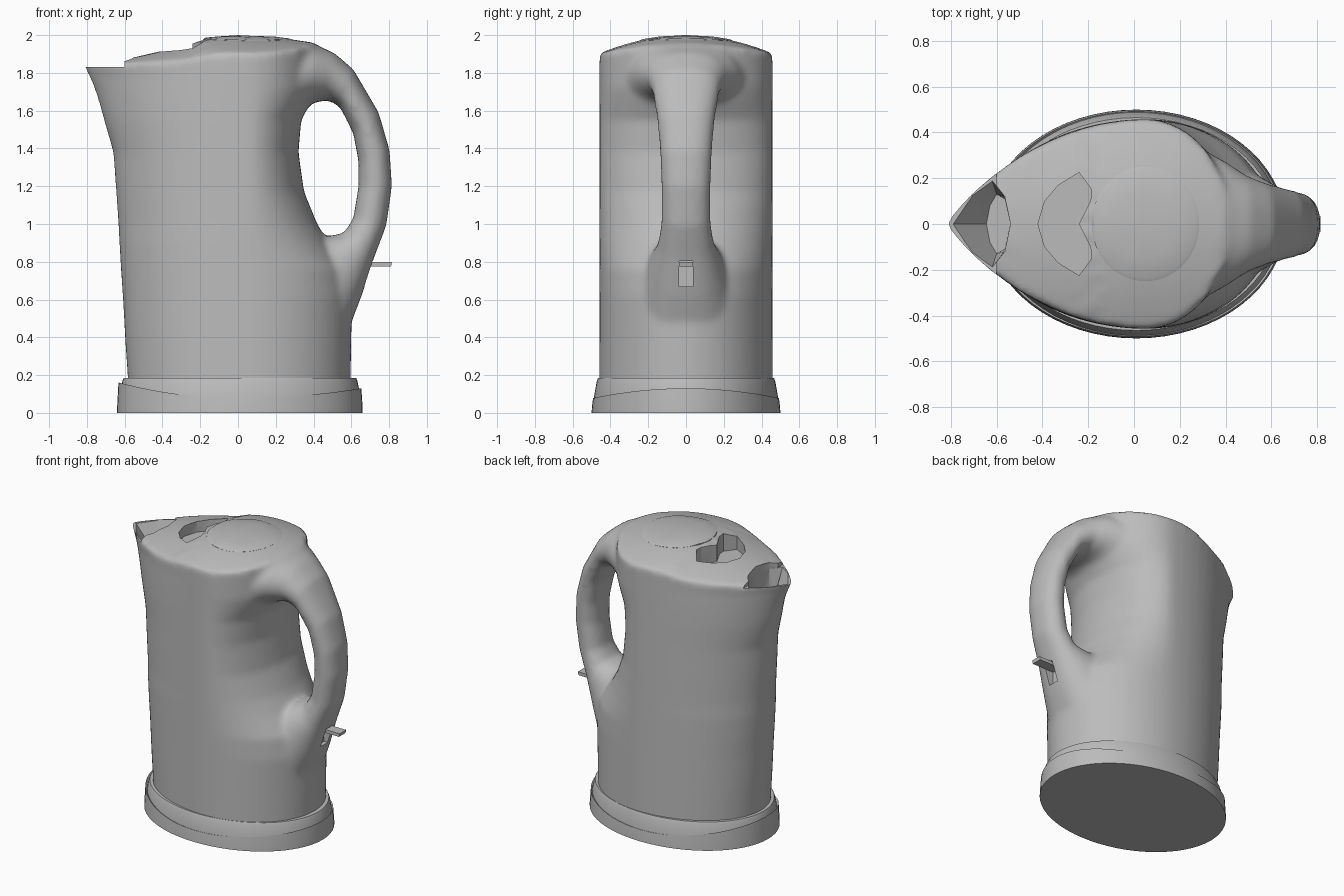
import bpy, bmesh
from math import sin, cos, pi

if "Cube" in bpy.data.objects:
    bpy.data.objects.remove(bpy.data.objects["Cube"])

grey = bpy.data.materials.new("warm_grey_plastic")
grey.use_nodes = True
grey.diffuse_color = (0.5, 0.5, 0.5, 1)
grey.node_tree.nodes["Principled BSDF"].inputs["Base Color"].default_value = (0.5, 0.5, 0.5, 1)


def lerp_table(table, x):
    """Piecewise linear lookup in (x, value) pairs."""
    for (a, va), (b, vb) in zip(table, table[1:]):
        if x <= b:
            t = max(0, (x - a) / (b - a))
            return va + (vb - va) * t
    return table[-1][1]


def loft(bm, rings):
    """Skin closed rings and cap both ends."""
    rows = [[bm.verts.new(p) for p in ring] for ring in rings]
    n = len(rows[0])
    for low, high in zip(rows, rows[1:]):
        for i in range(n):
            j = (i + 1) % n
            bm.faces.new((low[i], low[j], high[j], high[i]))
    bm.faces.new(rows[0][::-1])
    bm.faces.new(rows[-1])


def make(name, *shells):
    bm = bmesh.new()
    for rings in shells:
        loft(bm, rings)
    bmesh.ops.recalc_face_normals(bm, faces=bm.faces)
    mesh = bpy.data.meshes.new(name)
    bm.to_mesh(mesh)
    bm.free()
    obj = bpy.data.objects.new(name, mesh)
    bpy.context.collection.objects.link(obj)
    mesh.materials.append(grey)
    return obj


def finish(obj, angle=0.6):
    """Apply modifiers and shade smooth with crisp edges."""
    bpy.ops.object.select_all(action='DESELECT')
    obj.select_set(True)
    bpy.context.view_layer.objects.active = obj
    bpy.ops.object.convert(target='MESH')
    bpy.ops.object.shade_smooth_by_angle(angle=angle)


def mirrored(points):
    """Complete a half outline that starts and ends on y = 0."""
    return points + [(x, -y) for x, y in points[-2:0:-1]]


def prism(name, bottom, top, z0, z1):
    return make(name, [[(x, y, z0) for x, y in bottom], [(x, y, z1) for x, y in top]])


def box(name, x0, x1, w, z0, z1):
    plan = [(x0, -w), (x1, -w), (x1, w), (x0, w)]
    return prism(name, plan, plan, z0, z1)


# Crown surface: long profile with a crosswise dome
CROWN = [(-0.9, 1.87), (-0.6, 1.87), (-0.5, 1.895), (-0.22, 1.955), (-0.17, 1.985),
         (0, 2.0), (0.2, 1.99), (0.4, 1.96), (0.5, 1.91)]


def crown(x, y):
    return lerp_table(CROWN, x) - 0.45 * y * y


# Body plan: elliptical rear, front sharpened towards the spout
MID, HALF, SIDES = 0.05, 0.458, 64


def body_plan(front, back, power):
    pts = []
    for i in range(SIDES):
        a = 2 * pi * i / SIDES
        s, c = sin(a), cos(a)
        p = power if c < 0 else 0.5
        reach = MID - front if c < 0 else back - MID
        pts.append((MID + reach * c, HALF * abs(s) ** (2 * p) * (1 if s > 0 else -1)))
    return pts


# height, front x, back x, front sharpness
SECTIONS = [(0.1, -0.578, 0.595, 0.5), (0.4, -0.598, 0.60, 0.5), (0.62, -0.61, 0.605, 0.5),
            (0.76, -0.62, 0.58, 0.5), (0.9, -0.628, 0.48, 0.5), (1.0, -0.633, 0.42, 0.52),
            (1.17, -0.645, 0.35, 0.53), (1.38, -0.66, 0.32, 0.55), (1.55, -0.71, 0.335, 0.62),
            (1.65, -0.738, 0.39, 0.68), (1.72, -0.762, 0.42, 0.74), (1.78, -0.79, 0.42, 0.82)]
body = [[(x, y, z) for x, y in body_plan(f, b, p)] for z, f, b, p in SECTIONS]
rim = body_plan(-0.835, 0.42, 0.9)
for s in (1, 0.95, 0.85, 0.7, 0.55, 0.4, 0.25, 0.1):
    ring = [(x * s, y * s) for x, y in rim]
    body.append([(x, y, crown(x, y)) for x, y in ring])

# Handle: inner x, z, outer x, z, half width
GRIP = [(0.28, 1.58, 0.20, 1.965, 0.36), (0.41, 1.645, 0.40, 1.955, 0.27),
        (0.48, 1.655, 0.51, 1.905, 0.21), (0.54, 1.62, 0.61, 1.82, 0.18),
        (0.61, 1.48, 0.745, 1.59, 0.15), (0.638, 1.33, 0.803, 1.39, 0.137),
        (0.638, 1.2, 0.815, 1.2, 0.13), (0.61, 1.03, 0.785, 0.99, 0.13),
        (0.56, 0.95, 0.72, 0.82, 0.15), (0.43, 0.93, 0.655, 0.62, 0.2),
        (0.3, 0.85, 0.57, 0.4, 0.26)]
grip = []
for ix, iz, ox, oz, w in GRIP:
    ring = []
    for i in range(32):
        a = 2 * pi * i / 32
        t = 0.5 + 0.5 * cos(a)
        side = abs(sin(a)) ** 0.8 * (1 if sin(a) > 0 else -1)
        ring.append((ix + (ox - ix) * t, w * side, iz + (oz - iz) * t))
    grip.append(ring)

jug = make("jug_body_and_handle", body, grip)
blend = jug.modifiers.new("blend", 'REMESH')
blend.mode = 'VOXEL'
blend.voxel_size = 0.018
relax = jug.modifiers.new("relax", 'SMOOTH')
relax.factor = 0.5
relax.iterations = 8

# Openings: spout lip, pouring cavity, thumb recess and switch slot
mouth = mirrored([(-0.795, 0), (-0.71, 0.125), (-0.62, 0.19), (-0.565, 0.12), (-0.54, 0)])
throat = mirrored([(-0.645, 0), (-0.63, 0.08), (-0.6, 0.13), (-0.565, 0.11), (-0.54, 0)])
thumb = mirrored([(-0.42, 0), (-0.39, 0.1), (-0.33, 0.17), (-0.24, 0.225),
                  (-0.185, 0.15), (-0.19, 0.1), (-0.24, 0)])
cutters = [box("lip_cutter", -1, -0.6, 0.5, 1.832, 2.1),
           prism("spout_cutter", throat, mouth, 1.66, 1.836),
           prism("spout_top_cutter", mouth, mouth, 1.83, 2.1),
           prism("thumb_cutter", thumb, thumb, 1.84, 2.1),
           box("slot_cutter", 0.64, 0.9, 0.038, 0.67, 0.805)]
for cutter in cutters:
    cutter.hide_render = True
    cut = jug.modifiers.new(cutter.name, 'BOOLEAN')
    cut.operation = 'DIFFERENCE'
    cut.solver = 'EXACT'
    cut.object = cutter
finish(jug)
for cutter in cutters:
    bpy.data.objects.remove(cutter)


# Lid plate, following the crown
def lid_ring(s, lift):
    pts = []
    for i in range(48):
        a = 2 * pi * i / 48
        x, y = 0.05 + 0.235 * s * cos(a), 0.25 * s * sin(a)
        pts.append((x, y, crown(x, y) + lift))
    return pts


lid = make("lid_plate", [lid_ring(1, -0.02), lid_ring(1, 0), lid_ring(0.95, 0.003),
                         lid_ring(0.6, 0.002), lid_ring(0.2, 0)])
finish(lid)


# Base: tapered plinth with a slightly wider wavy-topped skirt
def oval(rx, ry, z):
    return [(0.01 + rx * cos(2 * pi * i / 64), ry * sin(2 * pi * i / 64), z) for i in range(64)]


plinth = make("base_plinth", [oval(0.645, 0.493, 0.004), oval(0.64, 0.488, 0.08),
                              oval(0.622, 0.472, 0.17), oval(0.615, 0.465, 0.186)])
skirt_top = []
for x, y, z in oval(0.643, 0.492, 0):
    skirt_top.append((x, y, 0.078 + (0.05 if x > 0 else 0.085) * (x / 0.64) ** 2))
skirt = make("base_skirt", [oval(0.65, 0.5, 0), oval(0.65, 0.498, 0.03), skirt_top,
                            oval(0.6, 0.45, 0.07)])
for part in (plinth, skirt):
    finish(part)

# Power switch lever
lever = prism("switch_lever", [(0.62, -0.036), (0.81, -0.036), (0.81, 0.036), (0.62, 0.036)],
              [(0.62, -0.036), (0.815, -0.036), (0.815, 0.036), (0.62, 0.036)], 0.775, 0.798)
finish(lever)
